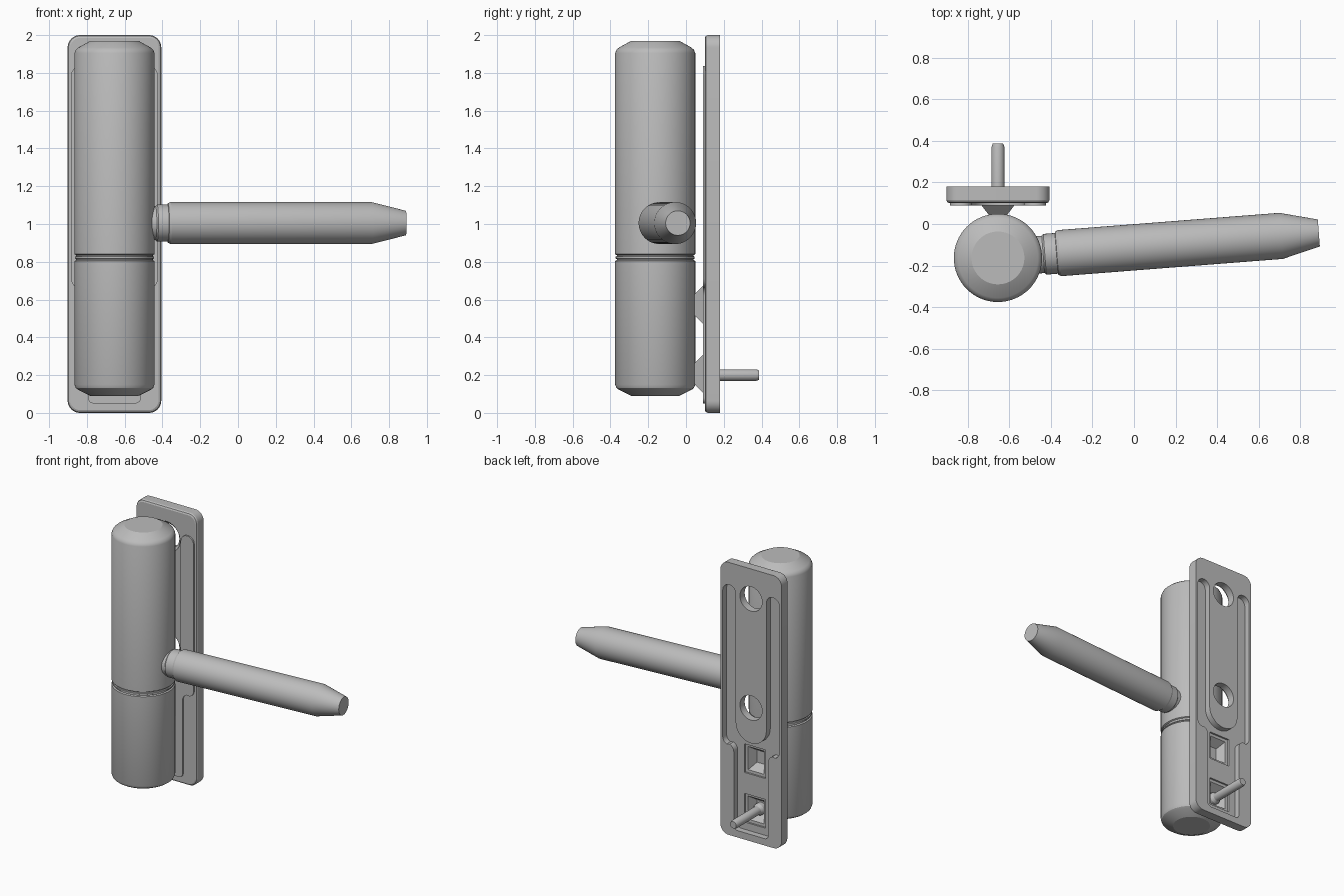
import bpy, bmesh
from math import sin, cos, pi, radians
from mathutils import Matrix

cube = bpy.data.objects.get("Cube")
if cube:
    bpy.data.objects.remove(cube, do_unlink=True)

metal = bpy.data.materials.new("grey_metal")
metal.use_nodes = True
colour = (0.5, 0.5, 0.5, 1)
metal.diffuse_color = colour
metal.node_tree.nodes["Principled BSDF"].inputs["Base Color"].default_value = colour

CX = -0.654          # shared centre line of plate and barrel
BARREL_Y = -0.163


def arc(cx, cz, r, a0, a1, n=8):
    return [(cx + r * cos(radians(a0 + (a1 - a0) * i / n)),
             cz + r * sin(radians(a0 + (a1 - a0) * i / n))) for i in range(n + 1)]


def circle(r, z=0, n=64):
    return arc(0, z, r, 0, 360 - 360 / n, n - 1)


def rounded_rect(hw, z0, z1, r):
    return (arc(hw - r, z0 + r, r, -90, 0) + arc(hw - r, z1 - r, r, 0, 90)
            + arc(r - hw, z1 - r, r, 90, 180) + arc(r - hw, z0 + r, r, 180, 270))


def rect(hw, hh, z):
    return [(-hw, z - hh), (hw, z - hh), (hw, z + hh), (-hw, z + hh)]


def loft(name, sections, matrix=Matrix()):
    """Skin closed outlines stacked along y as (y, outline)."""
    bm = bmesh.new()
    rings = [[bm.verts.new((u, d, v)) for u, v in ring] for d, ring in sections]
    n = len(rings[0])
    for a, b in zip(rings, rings[1:]):
        for i in range(n):
            j = (i + 1) % n
            bm.faces.new((a[i], a[j], b[j], b[i]))
    bm.faces.new(rings[0])
    bm.faces.new(rings[-1])
    bmesh.ops.recalc_face_normals(bm, faces=bm.faces)
    mesh = bpy.data.meshes.new(name)
    bm.to_mesh(mesh)
    bm.free()
    mesh.materials.append(metal)
    obj = bpy.data.objects.new(name, mesh)
    bpy.context.collection.objects.link(obj)
    obj.matrix_world = Matrix.Translation((CX, 0, 0)) @ matrix
    return obj


def select(obj):
    bpy.ops.object.select_all(action='DESELECT')
    obj.select_set(True)
    bpy.context.view_layer.objects.active = obj


def combine(target, tool, operation):
    tool.hide_render = True
    mod = target.modifiers.new("cut", 'BOOLEAN')
    mod.operation, mod.object, mod.solver = operation, tool, 'EXACT'
    select(target)
    bpy.ops.object.modifier_apply(modifier=mod.name)
    bpy.data.objects.remove(tool, do_unlink=True)


# Back plate with eased front edge
HW = 0.248
plate = loft("back_plate", [
    (0.10, rounded_rect(HW - 0.015, 0.015, 1.985, 0.05)),
    (0.105, rounded_rect(HW - 0.005, 0.005, 1.995, 0.06)),
    (0.115, rounded_rect(HW, 0, 2, 0.065)),
    (0.18, rounded_rect(HW, 0, 2, 0.065))])

# Pressed channel: two side strips joined below a round-ended tongue
half = (arc(0, 0.845, 0.125, -90, 0)
        + arc(0.1775, 1.785, 0.0525, 180, 0)
        + arc(0.18, 0.71, 0.05, 0, -70, 5)
        + arc(0.19, 0.62, 0.05, 110, 180, 5)
        + arc(0.11, 0.08, 0.03, 0, -90) + [(0, 0.05)])
channel = half + [(-x, z) for x, z in half[-2:0:-1]]
combine(plate, loft("raised_pad", [(0.09, channel), (0.12, channel)]), 'UNION')

# Hollow mounts reaching the barrel
MOUNTS = (0.572, 0.208)
for z in MOUNTS:
    combine(plate, loft("mount", [
        (0.03, rect(0.045, 0.055, z)), (0.045, rect(0.045, 0.055, z)),
        (0.095, rect(0.083, 0.106, z)), (0.115, rect(0.083, 0.106, z))]), 'UNION')

combine(plate, loft("channel_cutter", [(0.135, channel), (0.25, channel)]), 'DIFFERENCE')
for z in MOUNTS:
    combine(plate, loft("pocket_cutter", [
        (0.06, rect(0.035, 0.045, z)), (0.12, rect(0.065, 0.085, z)),
        (0.122, rect(0.085, 0.105, z)), (0.16, rect(0.085, 0.105, z))]), 'DIFFERENCE')

# Countersunk screw holes
for z in (1.78, 0.98):
    combine(plate, loft("hole_cutter", [
        (0.05, circle(0.113, z)), (0.105, circle(0.113, z)),
        (0.125, circle(0.09, z)), (0.25, circle(0.09, z))]), 'DIFFERENCE')

# Barrel with chamfered ends and a double groove
R = 0.212
barrel_profile = [
    (0.09, 0.127), (0.122, 0.192), (0.132, 0.205), (0.15, R),
    (0.804, R), (0.809, 0.203), (0.814, 0.203), (0.817, 0.209),
    (0.827, 0.209), (0.83, 0.203), (0.835, 0.203), (0.84, R),
    (1.905, R), (1.922, 0.205), (1.934, 0.192), (1.97, 0.127)]
barrel = loft("barrel", [(h, circle(r)) for h, r in barrel_profile],
              Matrix.Translation((0, BARREL_Y, 0)) @ Matrix.Rotation(pi / 2, 4, 'X'))

# Side rod, radial from the barrel, with a neck and tapered tip
rod_profile = [
    (0.17, 0.09), (0.218, 0.09), (0.226, 0.098), (0.282, 0.098),
    (0.284, 0.104), (0.297, 0.111), (1.365, 0.111), (1.547, 0.065)]
rod = loft("side_rod", [(s, circle(r)) for s, r in rod_profile],
           Matrix.Translation((0, BARREL_Y, 1.005))
           @ Matrix.Rotation(radians(4.45 - 90), 4, 'Z'))

# Locating pin projecting through the lower pocket
pin = loft("locating_pin", [
    (0.04, circle(0.042, 0.2, 32)), (0.09, circle(0.042, 0.2, 32)),
    (0.11, circle(0.031, 0.2, 32)), (0.37, circle(0.031, 0.2, 32)),
    (0.387, circle(0.025, 0.2, 32))])

for obj in (plate, barrel, rod, pin):
    select(obj)
    bpy.ops.object.shade_smooth_by_angle(angle=radians(25))
